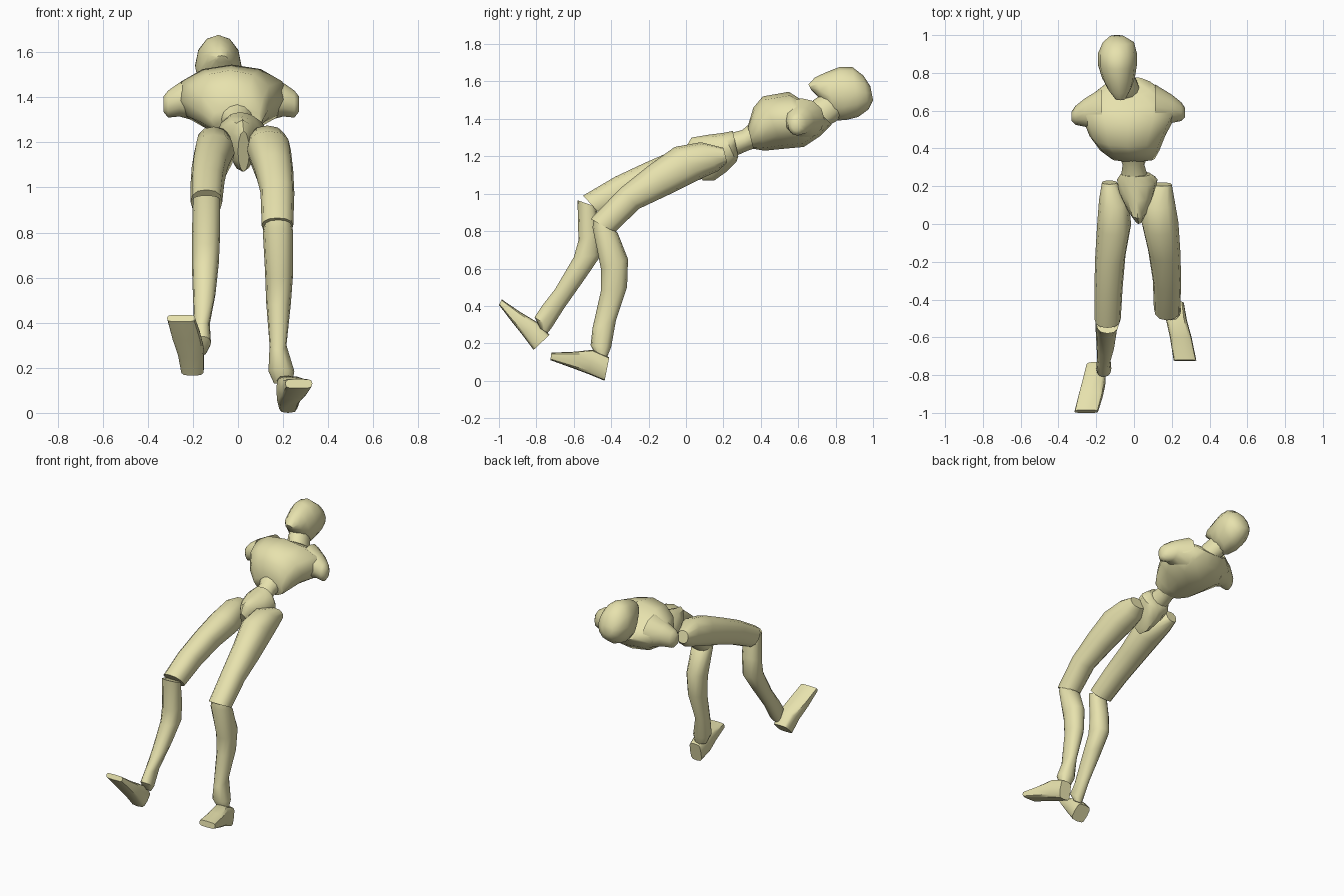
import bpy, bmesh, math
from mathutils import Vector


def loft(name, rings, square=1.0, n=12, angle=40):
    """Skin a row of rings; each ring is (centre, half axis u, half axis v)."""
    bm = bmesh.new()
    loops = []
    for c, u, v in rings:
        loop = []
        for i in range(n):
            a = 2 * math.pi * i / n
            cu = math.copysign(abs(math.cos(a)) ** square, math.cos(a))
            sv = math.copysign(abs(math.sin(a)) ** square, math.sin(a))
            loop.append(bm.verts.new(c + u * cu + v * sv))
        loops.append(loop)
    for p, q in zip(loops, loops[1:]):
        for i in range(n):
            j = (i + 1) % n
            bm.faces.new((p[i], p[j], q[j], q[i]))
    bm.faces.new(loops[0])
    bm.faces.new(loops[-1])
    bmesh.ops.recalc_face_normals(bm, faces=bm.faces)
    me = bpy.data.meshes.new(name)
    bm.to_mesh(me)
    bm.free()
    ob = bpy.data.objects.new(name, me)
    bpy.context.collection.objects.link(ob)
    mat = bpy.data.materials.get("pale_wood") or bpy.data.materials.new("pale_wood")
    mat.diffuse_color = (0.80, 0.76, 0.42, 1)
    me.materials.append(mat)
    bpy.ops.object.select_all(action='DESELECT')
    ob.select_set(True)
    bpy.context.view_layer.objects.active = ob
    bpy.ops.object.shade_smooth_by_angle(angle=math.radians(angle))
    return ob


def body(name, sections, square=1.0, **kw):
    """Sections: front y, z, back y, z, then left and right x."""
    rings = []
    for ya, za, yb, zb, x0, x1 in sections:
        rings.append((Vector(((x0 + x1) / 2, (ya + yb) / 2, (za + zb) / 2)),
                      Vector(((x1 - x0) / 2, 0, 0)),
                      Vector((0, (ya - yb) / 2, (za - zb) / 2))))
    return loft(name, rings, square, **kw)


# head and neck
body("head", [(.655, 1.585, .67, 1.555, -.10, -.045),
              (.69, 1.622, .745, 1.48, -.14, -.015),
              (.75, 1.65, .80, 1.39, -.17, .005),
              (.82, 1.677, .86, 1.395, -.19, .015),
              (.89, 1.677, .92, 1.41, -.19, .015),
              (.95, 1.63, .975, 1.45, -.165, .0),
              (.985, 1.575, 1.0, 1.5, -.13, -.05)], angle=60)
body("neck", [(.66, 1.47, .77, 1.37, -.11, .03),
              (.68, 1.50, .80, 1.385, -.125, .02),
              (.74, 1.54, .85, 1.43, -.14, -.01)])

# chest with shoulder stubs
body("chest", [(.33, 1.36, .36, 1.24, -.12, .11),
               (.36, 1.46, .42, 1.23, -.18, .135),
               (.41, 1.52, .52, 1.24, -.235, .165),
               (.55, 1.545, .63, 1.25, -.285, .23),
               (.62, 1.50, .72, 1.31, -.24, .20),
               (.68, 1.47, .78, 1.37, -.15, .10)], angle=60)
for name, side, dy in (("right_shoulder", -1, 0), ("left_shoulder", 1, .02)):
    loft(name, [(Vector((-.03 + side * d, y + dy, z)), Vector((0, ry, 0)), Vector((0, 0, rz)))
                for d, y, z, ry, rz in ((.14, .60, 1.40, .12, .11),
                                        (.23, .59, 1.39, .075, .075),
                                        (.28, .575, 1.37, .05, .06),
                                        (.30, .57, 1.37, .025, .035))], angle=60)

# waist and pelvis
body("waist", [(.18, 1.31, .24, 1.19, -.075, .085),
               (.30, 1.34, .33, 1.23, -.06, .055),
               (.37, 1.40, .39, 1.25, -.09, .08)])
body("pelvis", [(.0, 1.25, .09, 1.07, .0, .05),
                (.03, 1.30, .15, 1.07, -.035, .075),
                (.12, 1.315, .22, 1.12, -.08, .11),
                (.20, 1.325, .27, 1.17, -.09, .125),
                (.25, 1.335, .28, 1.20, -.07, .09)])

# thighs
body("left_thigh", [(.20, 1.245, .22, 1.165, .09, .20),
                    (.08, 1.275, .17, 1.12, .045, .215),
                    (-.06, 1.25, .08, 1.08, .04, .235),
                    (-.20, 1.15, -.08, 1.0, .075, .245),
                    (-.35, 1.03, -.25, .92, .10, .25),
                    (-.51, .865, -.38, .795, .105, .245)], .85)
body("right_thigh", [(.21, 1.24, .23, 1.16, -.17, -.09),
                     (.09, 1.27, .17, 1.11, -.185, -.03),
                     (-.06, 1.235, .06, 1.07, -.195, -.015),
                     (-.22, 1.165, -.11, 1.02, -.205, -.045),
                     (-.38, 1.09, -.29, .955, -.21, -.06),
                     (-.55, .99, -.45, .88, -.21, -.07)], .85)

# shins with ankle knobs
body("left_shin", [(-.49, .875, -.40, .82, .12, .235),
                   (-.50, .82, -.365, .79, .11, .245),
                   (-.455, .60, -.31, .65, .12, .245),
                   (-.455, .48, -.315, .50, .125, .235),
                   (-.50, .28, -.375, .32, .14, .215),
                   (-.51, .19, -.40, .18, .135, .25),
                   (-.48, .13, -.42, .13, .16, .24)], .9)
body("right_shin", [(-.58, .965, -.48, .93, -.20, -.08),
                    (-.575, .75, -.46, .80, -.205, -.08),
                    (-.60, .66, -.455, .67, -.205, -.085),
                    (-.70, .49, -.53, .56, -.20, -.10),
                    (-.77, .40, -.65, .39, -.195, -.125),
                    (-.81, .34, -.72, .28, -.20, -.12),
                    (-.78, .28, -.74, .255, -.19, -.14)], .9)

# wedge-shaped feet
body("left_foot", [(-.41, .125, -.435, .0, .18, .265),
                   (-.50, .165, -.52, .035, .17, .28),
                   (-.60, .155, -.60, .065, .19, .305),
                   (-.72, .15, -.725, .11, .21, .33)], .5)
body("right_foot", [(-.73, .245, -.815, .165, -.255, -.15),
                    (-.79, .31, -.875, .245, -.27, -.15),
                    (-.89, .37, -.935, .32, -.295, -.165),
                    (-.985, .435, -1.0, .405, -.315, -.19)], .5)
